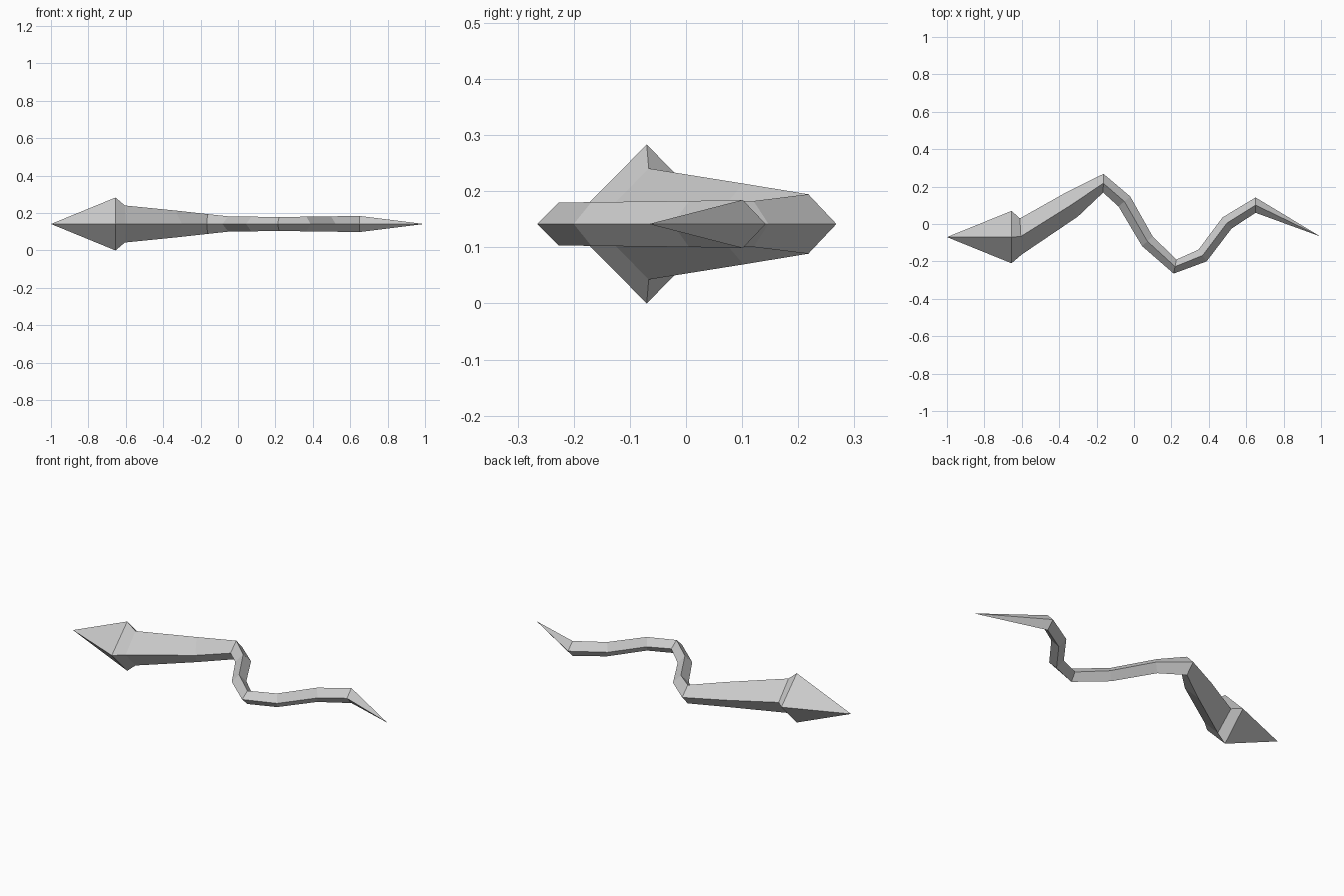
import bpy
import bmesh

if "Cube" in bpy.data.objects:
    bpy.data.objects.remove(bpy.data.objects["Cube"])

MID_Z = 0.1415  # height of the body's centre line

# Diamond cross-sections: back corner (x, y), front corner (x, y), half height
RINGS = [
    ((-0.655, 0.07), (-0.655, -0.21), 0.1415),    # widest part of the head
    ((-0.61, 0.03), (-0.60, -0.163), 0.099),      # neck
    ((-0.37, 0.165), (-0.30, 0.04), 0.072),
    ((-0.163, 0.268), (-0.165, 0.168), 0.053),    # first bend
    ((-0.02, 0.147), (-0.083, 0.094), 0.041),
    ((0.10, -0.067), (0.043, -0.118), 0.039),
    ((0.227, -0.19), (0.212, -0.265), 0.038),     # second bend
    ((0.345, -0.137), (0.388, -0.20), 0.039),
    ((0.473, 0.035), (0.522, -0.024), 0.041),
    ((0.65, 0.142), (0.65, 0.06), 0.043),         # third bend
]
SNOUT = (-1.0, -0.07, MID_Z)
TAIL_TIP = (0.995, -0.066, MID_Z)

grey = bpy.data.materials.new("stone grey")
grey.diffuse_color = (0.6, 0.6, 0.6, 1)
grey.use_nodes = True
grey.node_tree.nodes["Principled BSDF"].inputs["Base Color"].default_value = grey.diffuse_color

bm = bmesh.new()


def diamond(back, front, half):
    """Four corners around the body: back, top, front, bottom."""
    mx, my = (back[0] + front[0]) / 2, (back[1] + front[1]) / 2
    corners = [(*back, MID_Z), (mx, my, MID_Z + half),
               (*front, MID_Z), (mx, my, MID_Z - half)]
    return [bm.verts.new(c) for c in corners]


def close_with_point(ring, point):
    tip = bm.verts.new(point)
    for i in range(4):
        bm.faces.new((ring[i], ring[(i + 1) % 4], tip))


# Skin the body between neighbouring sections
rings = [diamond(*r) for r in RINGS]
for a, b in zip(rings, rings[1:]):
    for i in range(4):
        j = (i + 1) % 4
        bm.faces.new((a[i], a[j], b[j], b[i]))

# Pointed head and tail
close_with_point(rings[0], SNOUT)
close_with_point(rings[-1], TAIL_TIP)

bmesh.ops.recalc_face_normals(bm, faces=bm.faces)
mesh = bpy.data.meshes.new("snake_body")
bm.to_mesh(mesh)
bm.free()
mesh.materials.append(grey)
body = bpy.data.objects.new("snake_body", mesh)
bpy.context.collection.objects.link(body)
